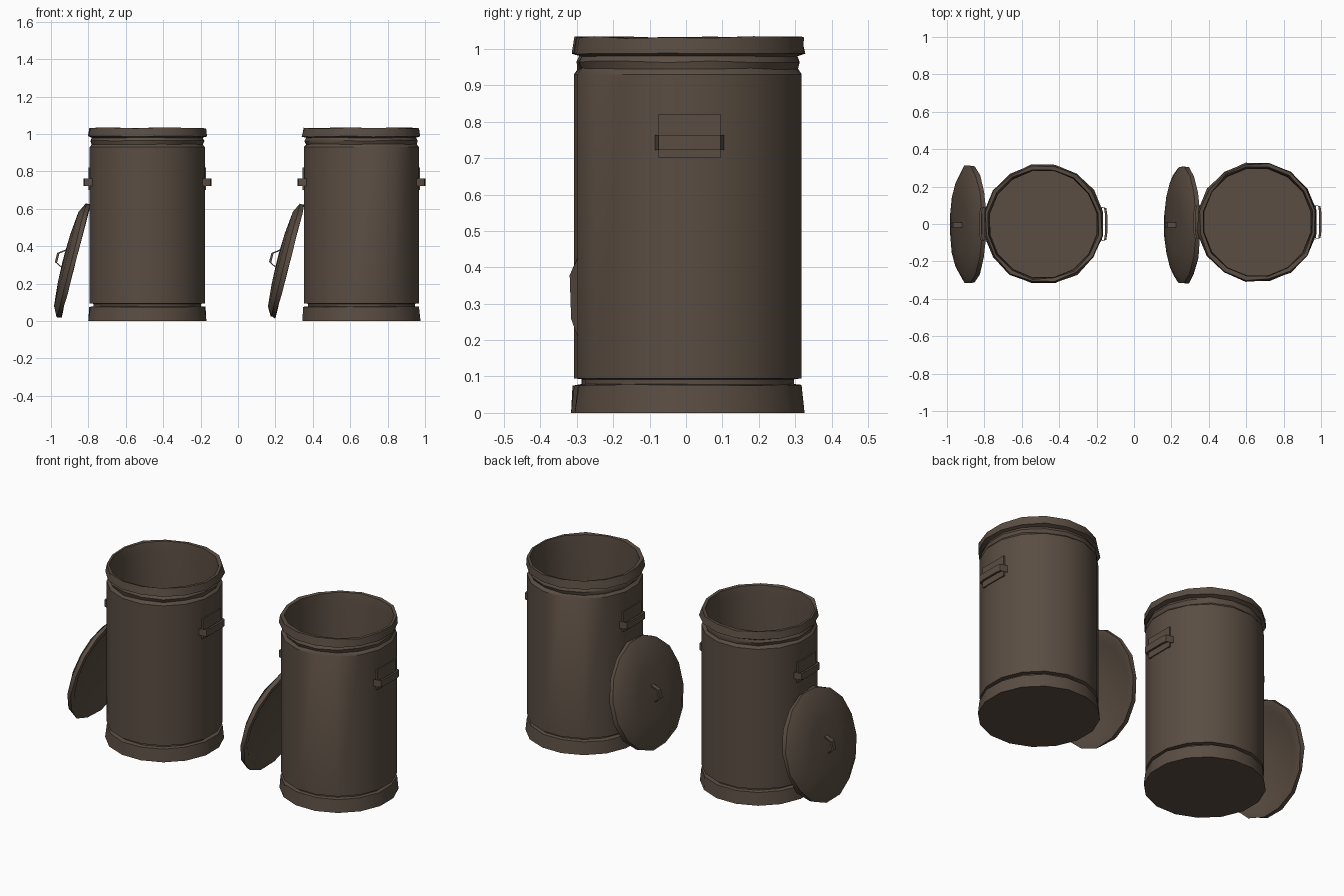
import bpy, math, random
from mathutils import Matrix, Vector

cube = bpy.data.objects.get("Cube")
if cube:
    bpy.data.objects.remove(cube, do_unlink=True)

random.seed(4)
SIDES = 16

brown = bpy.data.materials.new("dull_brown_metal")
brown.use_nodes = True
COLOR = (0.102, 0.074, 0.055, 1)
brown.diffuse_color = COLOR
brown.node_tree.nodes["Principled BSDF"].inputs["Base Color"].default_value = COLOR


def make(name, verts, faces, matrix, angle=35):
    mesh = bpy.data.meshes.new(name)
    mesh.from_pydata(verts, [], faces)
    mesh.materials.append(brown)
    obj = bpy.data.objects.new(name, mesh)
    bpy.context.collection.objects.link(obj)
    obj.matrix_world = matrix
    bpy.ops.object.select_all(action='DESELECT')
    obj.select_set(True)
    bpy.context.view_layer.objects.active = obj
    bpy.ops.object.shade_smooth_by_angle(angle=math.radians(angle))
    return obj


def lathe(name, profile, matrix):
    """Revolve (radius, height, dent) rings; first and last rings are capped."""
    verts, faces = [], []
    for radius, height, dent in profile:
        for i in range(SIDES):
            a = math.tau * (i + 0.5) / SIDES
            r = radius + random.uniform(-dent, dent)
            z = height + random.uniform(-dent, dent) * 0.5
            verts.append((r * math.cos(a), r * math.sin(a), z))
    for k in range(len(profile) - 1):
        for i in range(SIDES):
            j = (i + 1) % SIDES
            a, b = k * SIDES, (k + 1) * SIDES
            faces.append((a + i, a + j, b + j, b + i))
    last = (len(profile) - 1) * SIDES
    faces.append(tuple(reversed(range(SIDES))))
    faces.append(tuple(range(last, last + SIDES)))
    return make(name, verts, faces, matrix)


def strap(name, path, width, thick, matrix):
    """Flat strip of metal following (along, out) points, wide in local z."""
    verts, faces = [], []
    for u, v in path:
        for dv, dz in ((0, -1), (thick, -1), (thick, 1), (0, 1)):
            verts.append((v + dv, u, dz * width / 2))
    n = len(path)
    for k in range(n - 1):
        for i in range(4):
            j = (i + 1) % 4
            faces.append((4 * k + i, 4 * k + 4 + i, 4 * k + 4 + j, 4 * k + j))
    faces += [(0, 1, 2, 3), (4 * n - 1, 4 * n - 2, 4 * n - 3, 4 * n - 4)]
    return make(name, verts, faces, matrix, 20)


# Outside wall from the foot up, over the rim and down the inside
CAN = [(0.322, 0.0, 0), (0.314, 0.076, 0.004), (0.29, 0.079, 0.002),
       (0.29, 0.092, 0), (0.314, 0.095, 0), (0.314, 0.93, 0),
       (0.300, 0.945, 0.005), (0.308, 0.965, 0.005), (0.300, 0.98, 0.003),
       (0.322, 0.988, 0.006), (0.315, 1.032, 0.006),
       (0.298, 1.03, 0.006), (0.292, 0.98, 0.002), (0.292, 0.03, 0)]

# Shallow dish: hollow underside, lip, bevelled shoulder and low crown
LID = [(0.03, 0.03, 0), (0.24, 0.022, 0), (0.285, 0.0, 0.004),
       (0.318, 0.0, 0.006), (0.318, 0.024, 0.006), (0.265, 0.052, 0.003),
       (0.14, 0.064, 0), (0.02, 0.068, 0)]

GRIP = [(-0.095, 0.285), (-0.085, 0.325), (-0.05, 0.33),
        (0.05, 0.33), (0.085, 0.325), (0.095, 0.285)]
KNOB = [(-0.05, 0.055), (-0.03, 0.095), (0.02, 0.095), (0.05, 0.055)]
PLATE = [(-0.085, 0.305), (0.085, 0.305)]

for label, x, y in (("right", -0.485, 0.0), ("left", 0.66, 0.01)):
    place = Matrix.Translation((x, y, 0))
    lathe(label + "_can", CAN, place)

    # Side handles and their backing plates
    for side, turn in (("outer", 0), ("inner", math.pi)):
        at = place @ Matrix.Rotation(turn, 4, 'Z') @ Matrix.Translation((0, 0, 0.743))
        strap(f"{label}_can_{side}_handle", GRIP, 0.04, 0.012, at)
        strap(f"{label}_can_{side}_handle_plate", PLATE, 0.12, 0.009,
              at @ Matrix.Translation((0, 0, 0.018)))

    # Lid leaning against the can, crown facing away from it
    out = Vector((-0.968, 0, 0.25)).normalized()
    lean = out.to_track_quat('Z', 'Y').to_matrix().to_4x4()
    lid_at = Matrix.Translation((x - 0.383, -0.005, 0.318)) @ lean
    lathe(label + "_lid", LID, lid_at)

    # Lid handle runs up the slope of the lid
    across = Vector((0, 1, 0))
    up = out.cross(across).normalized()
    if up.z < 0:
        up = -up
    side = out.cross(up)
    frame = Matrix((out, up, side)).transposed().to_4x4()
    strap(label + "_lid_handle", KNOB, 0.025, 0.012,
          Matrix.Translation((x - 0.383, -0.005, 0.318)) @ frame)
